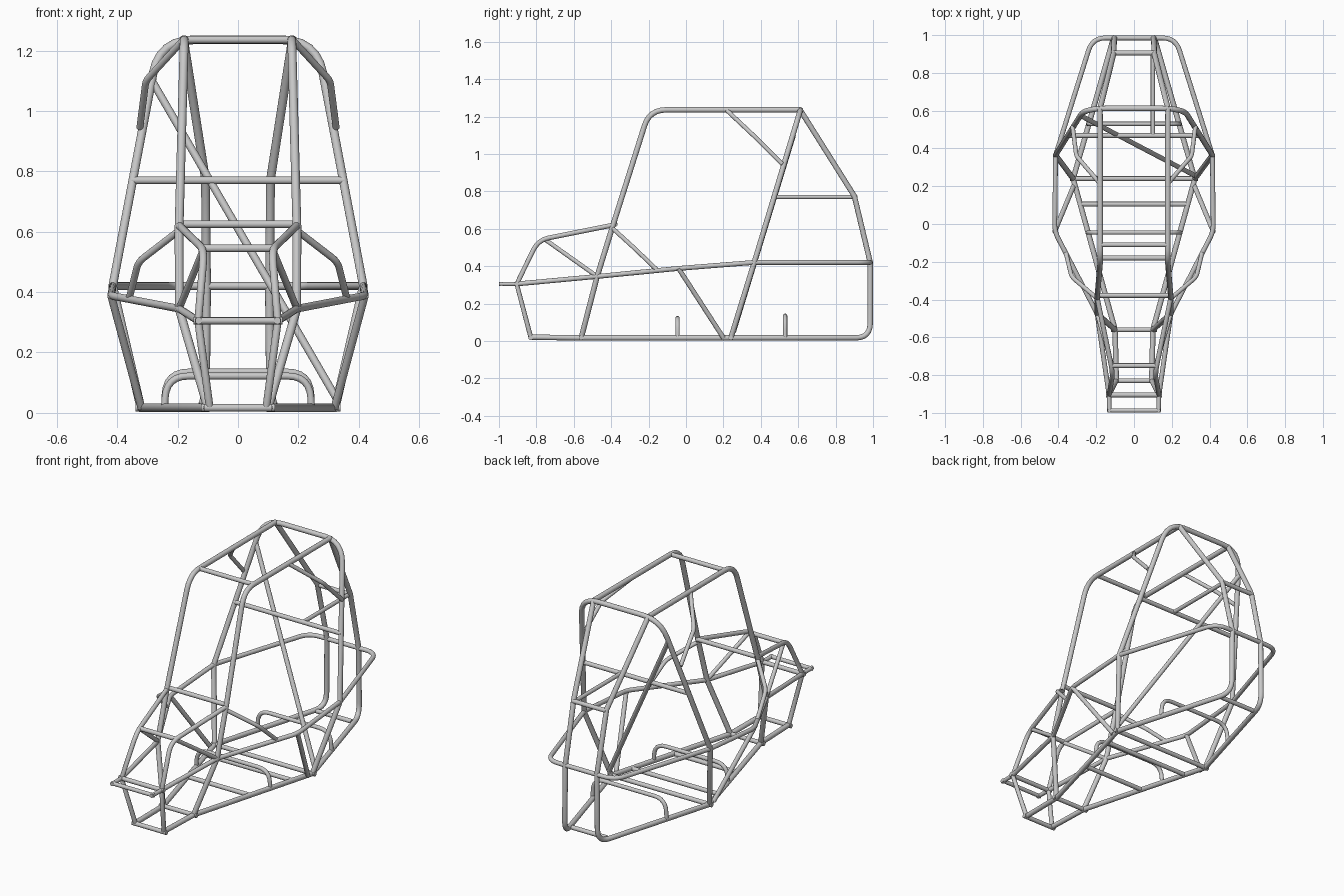
import bpy
import bmesh
import math
from mathutils import Vector

cube = bpy.data.objects.get("Cube")
if cube:
    bpy.data.objects.remove(cube, do_unlink=True)

steel = bpy.data.materials.new("bare_steel")
steel.use_nodes = True
GREY = (0.58, 0.58, 0.58, 1)
steel.diffuse_color = GREY
steel.node_tree.nodes["Principled BSDF"].inputs["Base Color"].default_value = GREY

MAIN, MID, THIN = 0.0145, 0.0128, 0.0115   # tube radii
FLOOR, ROOF = 0.017, 1.236                 # tube centre heights


def rounded(points, bends, steps=6):
    """Round the corners listed in bends {index: trim length}."""
    pts = [Vector(p) for p in points]
    path = []
    for i, p in enumerate(pts):
        if i not in bends:
            path.append(p)
            continue
        a = p + (pts[i - 1] - p).normalized() * bends[i]
        b = p + (pts[i + 1] - p).normalized() * bends[i]
        for s in range(steps + 1):
            t = s / steps
            path.append(a * (1 - t) ** 2 + p * 2 * t * (1 - t) + b * t * t)
    return path


def tube(name, points, radius=MID, bends=None):
    curve = bpy.data.curves.new(name, "CURVE")
    curve.dimensions = "3D"
    curve.bevel_depth = radius
    curve.bevel_resolution = 6
    curve.use_fill_caps = True
    path = rounded(points, bends or {})
    spline = curve.splines.new("POLY")
    spline.points.add(len(path) - 1)
    for sp, p in zip(spline.points, path):
        sp.co = (*p, 1)
    obj = bpy.data.objects.new(name, curve)
    bpy.context.collection.objects.link(obj)
    curve.materials.append(steel)
    bpy.ops.object.select_all(action="DESELECT")
    obj.select_set(True)
    bpy.context.view_layer.objects.active = obj
    bpy.ops.object.convert(target="MESH")
    # Weld the end caps and face everything outward
    mesh = bpy.context.object.data
    bm = bmesh.new()
    bm.from_mesh(mesh)
    bmesh.ops.remove_doubles(bm, verts=bm.verts, dist=0.0002)
    bmesh.ops.recalc_face_normals(bm, faces=bm.faces)
    bm.to_mesh(mesh)
    bm.free()
    bpy.ops.object.shade_smooth_by_angle(angle=math.radians(50))


def pair(name, points, radius=MID, bends=None):
    for side, s in (("left", 1), ("right", -1)):
        tube(f"{side}_{name}", [(s * x, y, z) for x, y, z in points], radius, bends)


def arch(name, points, radius=MID, bends=None):
    """Continuous tube: half profile from the left base, mirrored to the right."""
    other = [(-x, y, z) for x, y, z in reversed(points)]
    bends = bends or {}
    last = 2 * len(points) - 1
    both = {**bends, **{last - i: d for i, d in bends.items()}}
    tube(name, points + other, radius, both)


def cross(name, x, y, z, radius=MID):
    tube(name, [(x, y, z), (-x, y, z)], radius)


# Shared joints on the left side
nose = (0.132, -0.905, 0.305)
cowl = (0.195, -0.39, 0.62)
knee = (0.195, -0.475, 0.345)
elbow = (0.42, -0.04, 0.388)
hip = (0.415, 0.365, 0.42)
foot = (0.322, 0.24, FLOOR)
toe = (0.094, -0.83, FLOOR + 0.003)
roof_rear = (0.18, 0.61, ROOF)
tail_top = (0.108, 0.9, 0.775)

# Roll hoop behind the seats
arch("main_hoop", [foot, hip, (0.26, 0.612, ROOF)], MAIN, {2: 0.12})
cross("hoop_bar", 0.353, 0.468, 0.77)
tube("hoop_diagonal", [(-0.285, 0.575, 1.1), (0.325, 0.255, 0.05)], MID)

# Front pillars sweeping into the roof rails
pair("pillar_and_roof_rail",
     [(0.1, -0.56, FLOOR), knee, cowl, (0.178, -0.195, ROOF), roof_rear],
     MAIN, {3: 0.09})
cross("roof_front_bar", 0.178, -0.11, ROOF)
pair("roof_gusset", [(0.18, 0.215, ROOF), (0.305, 0.36, 1.1), (0.325, 0.515, 0.945)],
     THIN, {1: 0.02})

# Floor rails, turned up at the tail
pair("floor_rail", [toe, (0.1, -0.56, FLOOR), foot,
                    (0.108, 0.985, FLOOR), (0.104, 0.985, 0.42), tail_top, roof_rear],
     MAIN, {3: 0.08})
for i, (x, y) in enumerate([(0.112, -0.83), (0.122, -0.56), (0.21, -0.18),
                            (0.28, 0.105), (0.34, 0.24), (0.115, 0.905)]):
    cross(f"floor_bar_{i + 1}", x, y, FLOOR)

# Waist rail wrapping around the tail
arch("waist_rail", [nose, knee, elbow, hip, (0.22, 0.985, 0.42)], MID,
     {2: 0.04, 4: 0.07})
pair("door_brace", [elbow, (0.32, 0.2, FLOOR)], MID)

# Tail frame
cross("tail_bar", 0.11, 0.905, 0.77)
tube("tail_link", [(0.1, 0.468, 0.77), (0.1, 0.9, 0.77)], THIN)

# Nose and hood
pair("hood_rail", [cowl, (0.112, -0.79, 0.54), nose, toe], MID, {1: 0.06})
cross("cowl_bar", 0.195, -0.378, 0.625)
cross("hood_bar", 0.115, -0.75, 0.545)
cross("nose_bar", 0.148, -0.905, 0.305)
pair("hood_brace", [(0.115, -0.75, 0.54), knee], THIN)
pair("cowl_gusset", [(0.2, -0.39, 0.6), (0.33, -0.28, 0.5), (0.36, -0.155, 0.38)],
     THIN, {1: 0.03})

# Front bumper
pair("bumper_arm", [nose, (0.13, -0.999, 0.305)], THIN)
cross("bumper_bar", 0.14, -0.987, 0.305, THIN)

# Low mounting loops on the floor
for name, y, top in (("front_floor_loop", -0.045, 0.122), ("rear_floor_loop", 0.53, 0.135)):
    arch(name, [(0.243, y, FLOOR), (0.238, y, top)], THIN, {1: 0.075})
